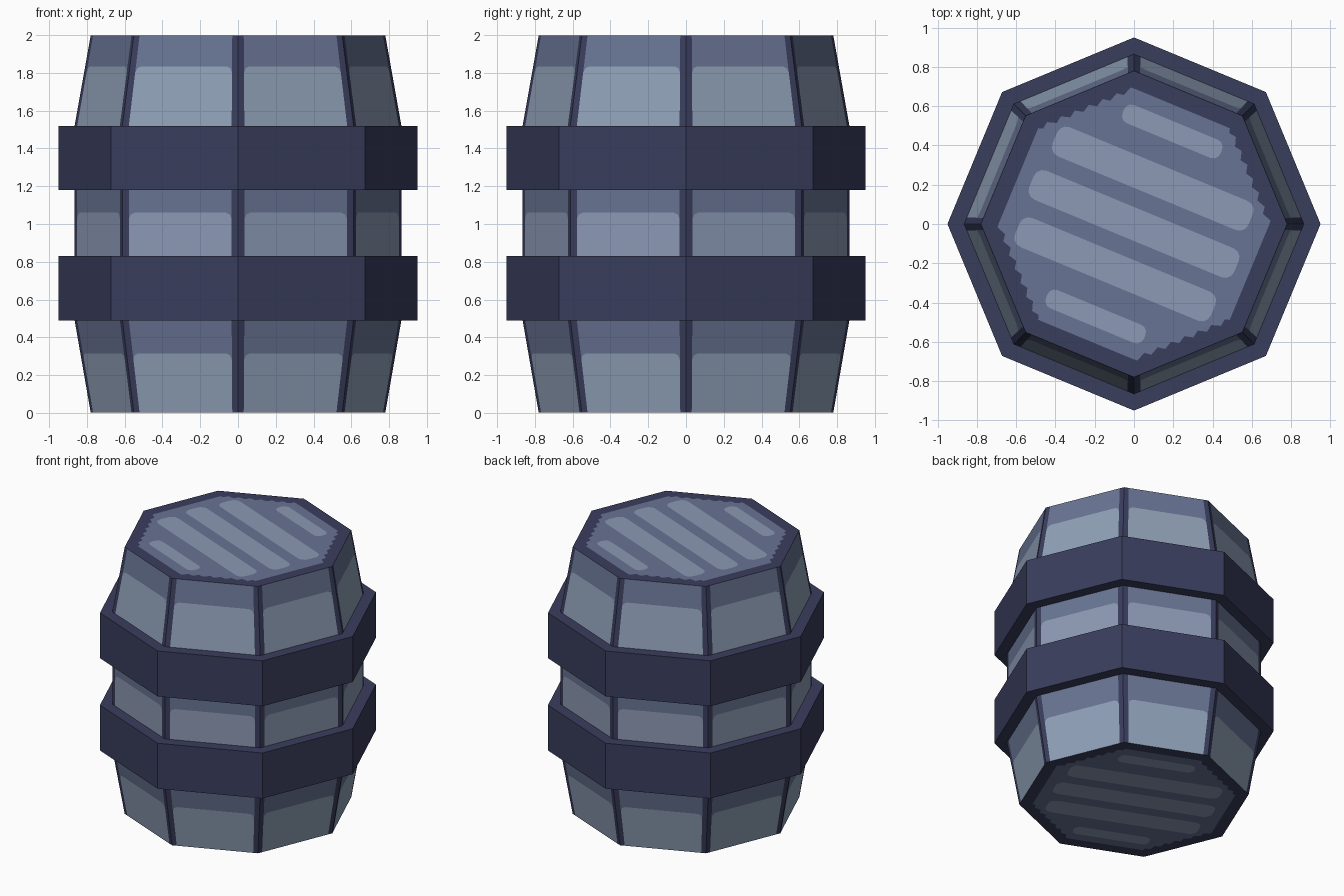
import bpy, bmesh, math
from mathutils import Vector

if "Cube" in bpy.data.objects:
    bpy.data.objects.remove(bpy.data.objects["Cube"])

SIDES = 8
TILT = math.radians(-22.5)      # direction of the lid planks


def material(name, rgb):
    lin = [((c / 255 + 0.055) / 1.055) ** 2.4 for c in rgb]
    m = bpy.data.materials.new(name)
    m.diffuse_color = (*lin, 1)
    m.use_nodes = True
    m.node_tree.nodes["Principled BSDF"].inputs["Base Color"].default_value = m.diffuse_color
    return m


MATS = [material("dark_slate", (57, 61, 92)),
        material("mid_slate_blue", (104, 116, 147)),
        material("light_slate_blue", (140, 153, 180)),
        material("pale_stave_blue", (143, 160, 183))]
DARK, MID, LIGHT, PALE = range(4)


def ring_point(i, r, z):
    a = 2 * math.pi * i / SIDES
    return Vector((r * math.cos(a), r * math.sin(a), z))


def make_object(name, polys):
    """polys: list of (points, material index)."""
    bm = bmesh.new()
    for pts, mat in polys:
        f = bm.faces.new([bm.verts.new(p) for p in pts])
        f.material_index = mat
    bmesh.ops.remove_doubles(bm, verts=bm.verts, dist=1e-5)
    me = bpy.data.meshes.new(name)
    bm.to_mesh(me)
    bm.free()
    for m in MATS:
        me.materials.append(m)
    ob = bpy.data.objects.new(name, me)
    bpy.context.collection.objects.link(ob)
    return ob


def staves(name, z0, r0, z1, r1, z_light, light):
    """One ring of staves: dark seams, light field, darker band on top."""
    polys = []
    s = 0.055
    v = (z_light - z0) / (z1 - z0)
    cv, cu = 0.035 / (z1 - z0), 0.05
    for i in range(SIDES):
        a, b = ring_point(i, r0, z0), ring_point(i + 1, r0, z0)
        d, c = ring_point(i, r1, z1), ring_point(i + 1, r1, z1)

        def at(u, w):
            return a.lerp(b, u).lerp(d.lerp(c, u), w)

        def add(uvs, mat):
            polys.append(([at(*p) for p in uvs], mat))

        arc_r = [(1 - s, v - cv), (1 - s - cu * .3, v - cv * .3), (1 - s - cu, v)]
        arc_l = [(s + cu, v), (s + cu * .3, v - cv * .3), (s, v - cv)]
        add([(0, 0), (s, 0), (s, v - cv), (s, 1), (0, 1)], DARK)
        add([(1 - s, 0), (1, 0), (1, 1), (1 - s, 1), (1 - s, v - cv)], DARK)
        add([(s, 0), (1 - s, 0)] + arc_r + arc_l, light)
        add([(s, 1)] + arc_l[::-1] + arc_r[::-1] + [(1 - s, 1)], MID)
    return make_object(name, polys)


def hoop(name, z0, z1, r_in=0.865, r_out=0.95):
    """Metal hoop: lathe of a three-sided profile that sits on the staves."""
    prof = [(r_in, z0), (r_out, z0), (r_out, z1), (r_in, z1)]
    polys = []
    for i in range(SIDES):
        for (ra, za), (rb, zb) in zip(prof, prof[1:]):
            polys.append(([ring_point(i, ra, za), ring_point(i + 1, ra, za),
                           ring_point(i + 1, rb, zb), ring_point(i, rb, zb)], DARK))
    return make_object(name, polys)


def rounded_plank(v, half_len, half_wid, z):
    """Flat plank outline with rounded corners, turned to the plank direction."""
    pts = []
    r = 0.05 if half_wid > 0.05 else half_wid * 0.8
    for k in range(4):
        sx, sy = (1, 1, -1, -1)[(k + 1) % 4], (1, 1, -1, -1)[k]
        sx = (1, -1, -1, 1)[k]
        for j in range(4):
            a = math.pi / 2 * (k + j / 3)
            x = sx * (half_len - r) + r * math.cos(a)
            y = v + sy * (half_wid - r) + r * math.sin(a)
            pts.append(Vector((x * math.cos(TILT) - y * math.sin(TILT),
                               x * math.sin(TILT) + y * math.cos(TILT), z)))
    return pts


def lid(name, z, z_plank, up):
    """Dark rim, wavy-edged field and five light planks."""
    n = 28
    outer, inner = [], []
    for i in range(SIDES):
        for j in range(n):
            t = j / n
            outer.append(ring_point(i, 0.78, z).lerp(ring_point(i + 1, 0.78, z), t))
            p = ring_point(i, 0.69, z).lerp(ring_point(i + 1, 0.69, z), t)
            wave = 0.018 * math.sin(t * 14 * math.pi) if i % 2 == 0 else 0
            q = p * (1 + wave)
            inner.append(Vector((q.x, q.y, z)))
    polys = [(inner, MID)]
    for k in range(len(outer)):
        m = (k + 1) % len(outer)
        polys.append(([outer[k], outer[m], inner[m], inner[k]], DARK))
    for v, hl, hw in ((0.51, 0.27, 0.05), (0.25, 0.54, 0.08), (0, 0.565, 0.08),
                      (-0.25, 0.54, 0.08), (-0.51, 0.27, 0.05)):
        polys.append((rounded_plank(v, hl, hw, z_plank), LIGHT))
    if not up:
        polys = [(p[::-1], m) for p, m in polys]
    return make_object(name, polys)


# barrel body
staves("lower_staves", 0.002, 0.78, 0.49, 0.865, 0.315, PALE)
staves("middle_staves", 0.83, 0.865, 1.18, 0.865, 1.06, LIGHT)
staves("upper_staves", 1.52, 0.865, 1.998, 0.78, 1.835, PALE)
# hoops
hoop("lower_hoop", 0.49, 0.83)
hoop("upper_hoop", 1.18, 1.52)
# ends
lid("top_lid", 1.998, 2.0, True)
lid("bottom_lid", 0.002, 0.0, False)
